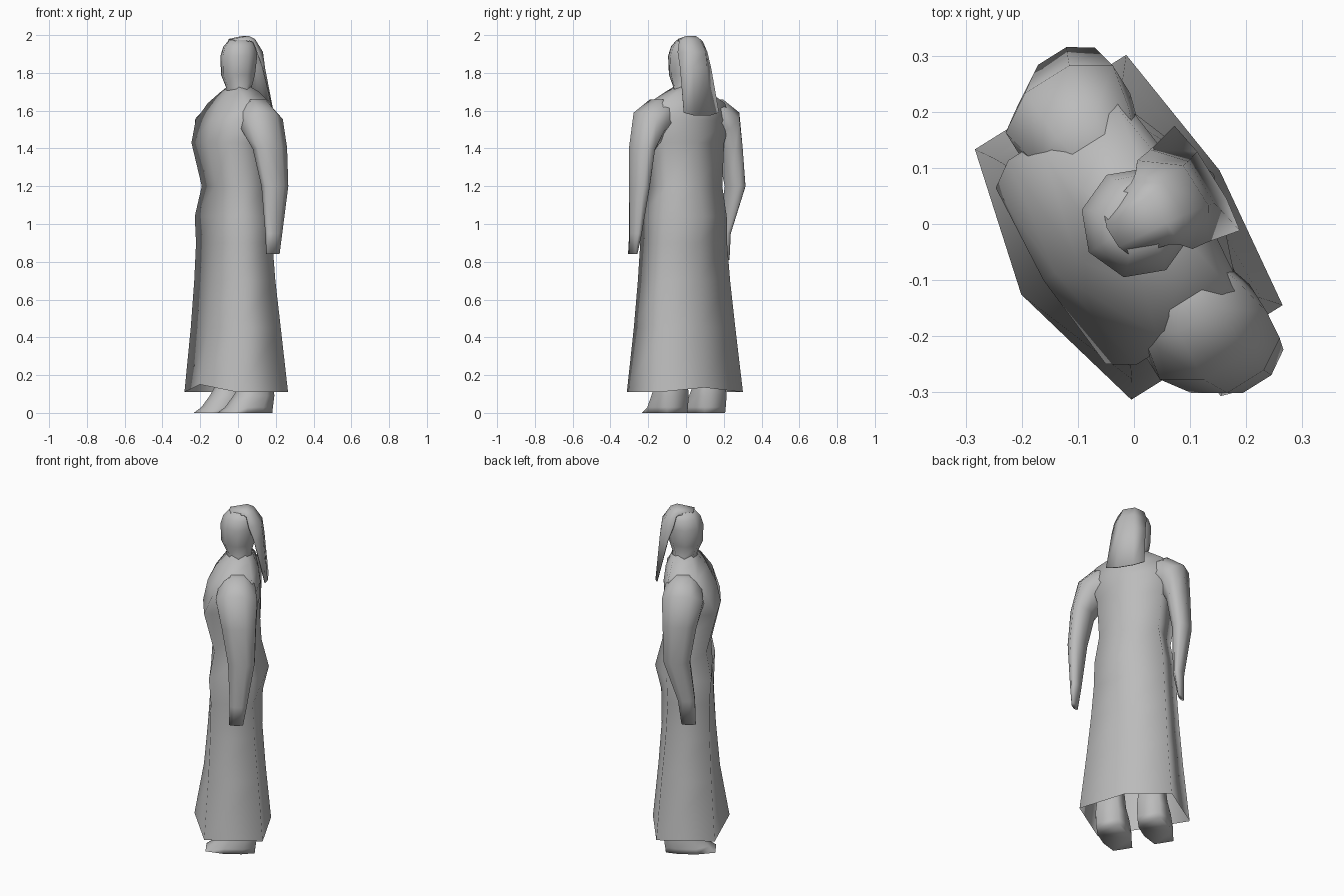
import bpy, bmesh, math
from mathutils import Matrix, Vector

# Remove the default cube only
default_cube = bpy.data.objects.get("Cube")
if default_cube:
    bpy.data.objects.remove(default_cube, do_unlink=True)

# One plain stone colour for the whole figure
stone = bpy.data.materials.new("stone_grey")
stone.use_nodes = True
grey = (0.5, 0.5, 0.5, 1)
stone.diffuse_color = grey
stone.node_tree.nodes["Principled BSDF"].inputs["Base Color"].default_value = grey

# The figure is built facing -y, then turned to its pose
turn = Matrix.Rotation(math.radians(-58), 4, "Z")


def finish(name, bm):
    """Turn a bmesh into a shaded object in the posed direction."""
    bm.transform(turn)
    mesh = bpy.data.meshes.new(name)
    bm.to_mesh(mesh)
    bm.free()
    mesh.materials.append(stone)
    part = bpy.data.objects.new(name, mesh)
    bpy.context.collection.objects.link(part)
    bpy.ops.object.select_all(action="DESELECT")
    part.select_set(True)
    bpy.context.view_layer.objects.active = part
    bpy.ops.object.shade_smooth_by_angle(angle=math.radians(110))
    return part


def loft(name, rings, cap_start=True):
    """Skin a list of point rings that all have the same count."""
    bm = bmesh.new()
    loops = [[bm.verts.new(p) for p in ring] for ring in rings]
    for low, high in zip(loops, loops[1:]):
        for i in range(len(low)):
            j = (i + 1) % len(low)
            bm.faces.new((low[i], low[j], high[j], high[i]))
    if cap_start:
        bm.faces.new(loops[0][::-1])
    bm.faces.new(loops[-1])
    bmesh.ops.recalc_face_normals(bm, faces=bm.faces)
    return finish(name, bm)


def oval(x, y, z, rx, ry, lean=0, phase=0.5):
    """Eight-sided ring; lean tips its +x side upwards, in degrees."""
    t = math.radians(lean)
    points = []
    for i in range(8):
        a = math.tau * (i + phase) / 8
        across = rx * math.cos(a)
        points.append(Vector((x + across * math.cos(t), y + ry * math.sin(a),
                              z + across * math.sin(t))))
    return points


def gown_ring(z, width, front, front_corner, back_corner, back, lift=0):
    """Six-sided section: centre lines and four corners."""
    return [Vector(p) for p in (
        (0, -front, z + lift), (width, -front_corner, z), (width, back_corner, z),
        (0, back, z + lift * 0.6), (-width, back_corner, z), (-width, -front_corner, z))]


# Skirt, torso and shoulders in one skin, open at the hem
gown = [
    gown_ring(0.11, 0.263, 0.237, 0.17, 0.148, 0.18, 0.04),
    gown_ring(0.45, 0.232, 0.185, 0.15, 0.122, 0.15),
    gown_ring(0.7, 0.213, 0.163, 0.14, 0.1, 0.132),
    gown_ring(0.9, 0.2, 0.15, 0.137, 0.09, 0.135),
    gown_ring(1.04, 0.195, 0.147, 0.148, 0.095, 0.168),
    gown_ring(1.2, 0.17, 0.137, 0.12, 0.09, 0.128),
    gown_ring(1.43, 0.185, 0.19, 0.175, 0.085, 0.115),
    gown_ring(1.55, 0.215, 0.165, 0.13, 0.1, 0.122),
    gown_ring(1.64, 0.19, 0.12, 0.07, 0.085, 0.11),
    gown_ring(1.7, 0.1, 0.07, 0.045, 0.07, 0.085),
    gown_ring(1.73, 0.05, 0.04, 0.03, 0.04, 0.05),
]
loft("gown_and_torso", gown, cap_start=False)

# Head and neck
loft("head", [oval(*section, phase=0) for section in (
    (0, 0.01, 1.66, 0.1, 0.08),
    (0, 0.005, 1.725, 0.075, 0.067),
    (0, 0, 1.79, 0.093, 0.092),
    (0, 0.005, 1.89, 0.1, 0.1),
    (0, 0.012, 1.94, 0.085, 0.092),
    (0, 0.015, 1.975, 0.055, 0.065))])

# Long hair laid over the crown and hanging behind as a thin sheet
bm = bmesh.new()
rows = []
for z, half, side_y, mid_y, rise in (
        (1.965, 0.045, -0.035, -0.045, 0.015), (1.972, 0.065, 0.035, 0.05, 0.024),
        (1.965, 0.075, 0.05, 0.085, 0.015), (1.91, 0.093, 0.065, 0.13, 0),
        (1.83, 0.097, 0.095, 0.141, 0), (1.59, 0.11, 0.154, 0.164, -0.015)):
    rows.append([bm.verts.new(p) for p in (
        (-half, side_y, z), (-half * 0.45, mid_y, z + rise),
        (half * 0.45, mid_y, z + rise), (half, side_y, z))])
for upper, lower in zip(rows, rows[1:]):
    for i in range(len(upper) - 1):
        bm.faces.new((upper[i], lower[i], lower[i + 1], upper[i + 1]))
hair = finish("hair", bm)
sheet = hair.modifiers.new("thickness", "SOLIDIFY")
sheet.thickness = 0.005
sheet.offset = 1

# Arms bend out of the torso at the shoulder; the right one hangs closer in
for label, side, elbow, hand, hand_y, hand_z in (
        ("left", 1, 0.312, 0.337, 0.007, 0.84),
        ("right", -1, 0.285, 0.26, -0.028, 0.81)):
    sections = [
        (0.06, 0.01, 1.6, 0.06, 0.05, 85),
        (0.165, 0.005, 1.575, 0.1, 0.105, 65),
        (0.23, 0.005, 1.53, 0.1, 0.122, 40),
        (elbow - 0.025, 0.02, 1.4, 0.062, 0.1, 10),
        (elbow, 0.035, 1.2, 0.05, 0.078, 0),
        (hand - 0.01, hand_y + 0.012, 0.95, 0.028, 0.05, 0),
        (hand, hand_y, hand_z, 0.013, 0.042, 0),
    ]
    rings = [oval(*section) for section in sections]
    for p in (p for ring in rings for p in ring):
        p.x *= side
    loft(label + "_arm", rings)

# Feet: sloped wedges with a broad heel, running up into ankles
for label, side in (("left", 1), ("right", -1)):
    x = side * 0.118
    foot = [
        oval(x, -0.02, 0, 0.088, 0.13),
        oval(x, -0.015, 0.03, 0.09, 0.128),
        oval(x, 0.015, 0.09, 0.09, 0.105),
        oval(x, 0.035, 0.15, 0.08, 0.085),
        oval(x, 0.03, 0.4, 0.055, 0.055),
    ]
    # Square off the heel, and the toe along the sole
    for ring in foot[:4]:
        for p in ring:
            if p.y > 0.07:
                p.x = x + (p.x - x) * 1.9
    for p in foot[0]:
        if p.y < -0.1:
            p.x = x + (p.x - x) * 1.6
            p.y = -0.168
    loft(label + "_foot", foot)
